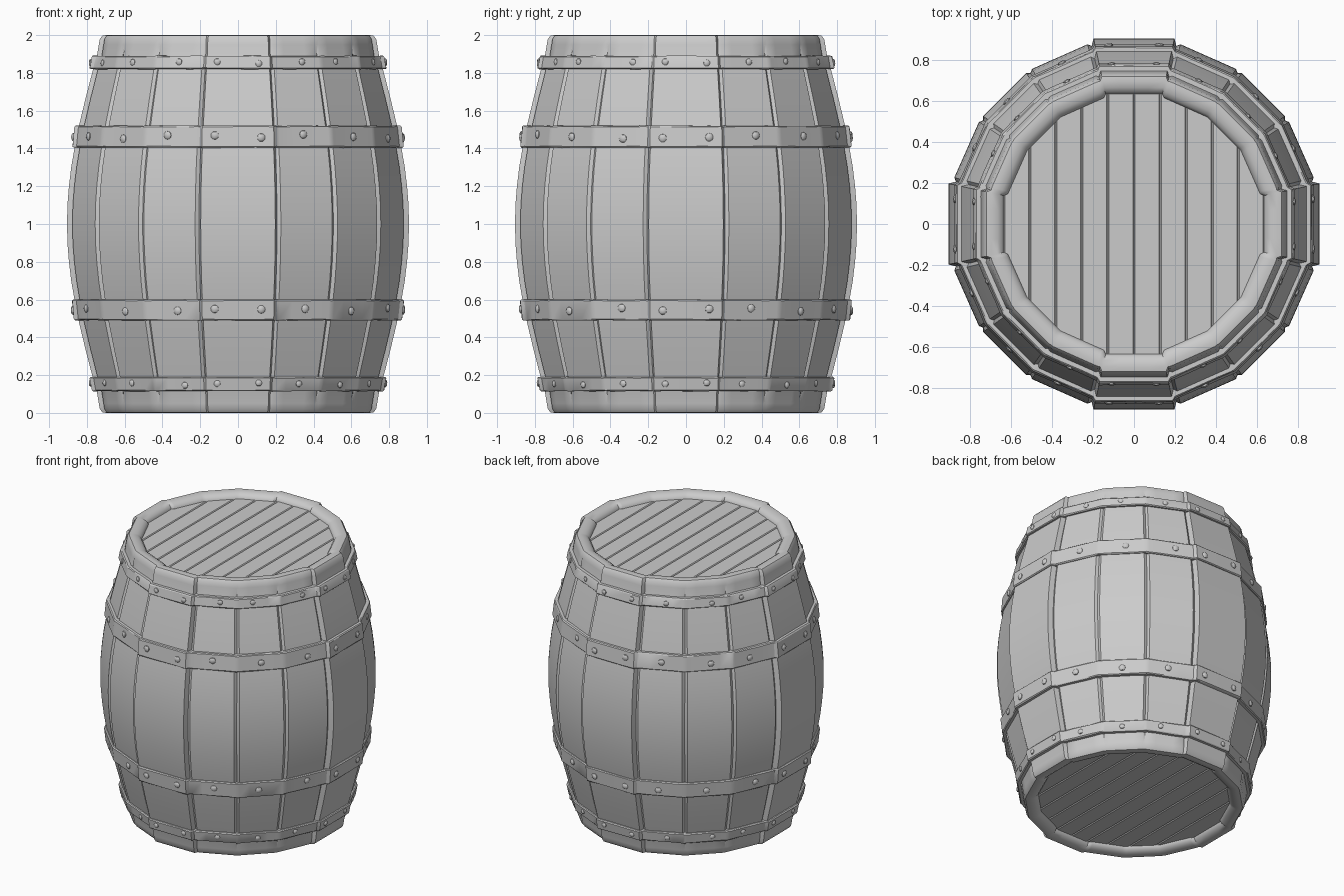
import bpy, bmesh, math, random
from mathutils import Matrix

if "Cube" in bpy.data.objects:
    bpy.data.objects.remove(bpy.data.objects["Cube"])

random.seed(4)
SEAM = 13.4                       # half angle of the four wide staves
STEP = (90 - 2 * SEAM) / 3        # angle of the narrow staves
DROP = 0.012                      # narrow staves sit slightly deeper

# (centre angle, half angle, wide?) for the 16 staves
STAVES = []
for q in range(4):
    STAVES.append((q * 90, SEAM, True))
    for k in range(3):
        STAVES.append((q * 90 + SEAM + STEP * (k + 0.5), STEP / 2, False))


def face_radius(r, off, wide):
    """Radius on a flat stave face, off degrees from its centre line."""
    return (r - (0 if wide else DROP)) / math.cos(math.radians(off))


def finish(bm, name, angle=30):
    me = bpy.data.meshes.new(name)
    bmesh.ops.recalc_face_normals(bm, faces=bm.faces)
    bm.to_mesh(me)
    bm.free()
    ob = bpy.data.objects.new(name, me)
    bpy.context.collection.objects.link(ob)
    bpy.ops.object.select_all(action='DESELECT')
    ob.select_set(True)
    bpy.context.view_layer.objects.active = ob
    bpy.ops.object.shade_smooth_by_angle(angle=math.radians(angle))
    return ob


def faceted_lathe(profile, groove, wobble=0.0):
    """Sweep a closed (radius, z, groove weight) profile around the staves."""
    bm = bmesh.new()
    rings = []
    for c, h, wide in STAVES:
        cols = [(-h, True)] + [(o, False) for o in (-h + 1.1, -h * 0.45, h * 0.45, h - 1.1)]
        for off, seam in cols:
            a = math.radians(c + off)
            ring = []
            for r, z, w in profile:
                if seam:
                    rad = face_radius(r, STEP / 2, False) - groove * w
                else:
                    rad = face_radius(r, off, wide)
                rad += random.uniform(-wobble, wobble)
                zz = z + random.uniform(-wobble, wobble)
                ring.append(bm.verts.new((rad * math.sin(a), -rad * math.cos(a), zz)))
            rings.append(ring)
    n = len(profile)
    for i, ra in enumerate(rings):
        rb = rings[(i + 1) % len(rings)]
        for j in range(n):
            k = (j + 1) % n
            bm.faces.new((ra[j], rb[j], rb[k], ra[k]))
    return bm


# Staves: bulged upper half of the profile, mirrored for the lower half
upper = [(0.905, 1.0, 1), (0.903, 1.1, 1), (0.895, 1.2, 1), (0.883, 1.3, 1), (0.866, 1.4, 1),
         (0.842, 1.52, 1), (0.806, 1.67, 1), (0.767, 1.82, 1), (0.747, 1.89, 0.6),
         (0.737, 1.95, 0.4), (0.731, 1.98, 0.3), (0.718, 1.997, 0.2), (0.695, 2.0, 0),
         (0.665, 1.994, 0), (0.645, 1.982, 0), (0.634, 1.965, 0), (0.63, 1.93, 0)]
lower = [(r, 2 - z, w) for r, z, w in upper[:0:-1]]
finish(faceted_lathe(lower + upper, 0.016), "staves", 35)


# Hoops with rivets
def hoop(name, z0, r0, z1, r1, rivet):
    b = 0.006
    prof = [(r0 - 0.06, z0, 0), (r0 - b, z0, 0), (r0, z0 + b, 0),
            (r1, z1 - b, 0), (r1 - b, z1, 0), (r1 - 0.06, z1, 0)]
    bm = faceted_lathe(prof, 0, 0.0015)
    for c, h, wide in STAVES:
        for s in ((-0.6, 0.6) if wide else (random.uniform(-0.3, 0.3),)):
            off = s * h
            t = random.uniform(0.4, 0.6)
            rad = face_radius(r0 + (r1 - r0) * t, off, wide)
            m = (Matrix.Rotation(math.radians(c + off), 4, 'Z')
                 @ Matrix.Translation((0, -rad, z0 + (z1 - z0) * t))
                 @ Matrix.Diagonal((1, 0.55, 1, 1)))
            bmesh.ops.create_uvsphere(bm, u_segments=10, v_segments=6, radius=rivet, matrix=m)
    finish(bm, name)


hoop("hoop_upper_middle", 1.405, 0.876, 1.52, 0.866, 0.022)
hoop("hoop_lower_middle", 0.49, 0.868, 0.60, 0.878, 0.022)
hoop("hoop_top", 1.82, 0.785, 1.89, 0.774, 0.018)
hoop("hoop_bottom", 0.115, 0.774, 0.19, 0.785, 0.018)


# Planked heads, recessed inside the rims
def head(name, z, up):
    bm = bmesh.new()
    count, rad, g = 10, 0.66, 0.006
    w = 1.27 / count
    for i in range(count):
        x0 = -0.635 + i * w
        section = [(x0, -0.03), (x0, -0.006), (x0 + g, 0), (x0 + w - g, 0),
                   (x0 + w, -0.006), (x0 + w, -0.03)]
        ends = []
        for side in (-1, 1):
            ends.append([bm.verts.new((x, side * math.sqrt(rad ** 2 - x * x), z + up * d))
                         for x, d in section])
        for j in range(6):
            k = (j + 1) % 6
            bm.faces.new((ends[0][j], ends[0][k], ends[1][k], ends[1][j]))
        for e in ends:
            bm.faces.new(e)
    finish(bm, name, 40)


head("top_head", 1.962, 1)
head("bottom_head", 0.038, -1)
